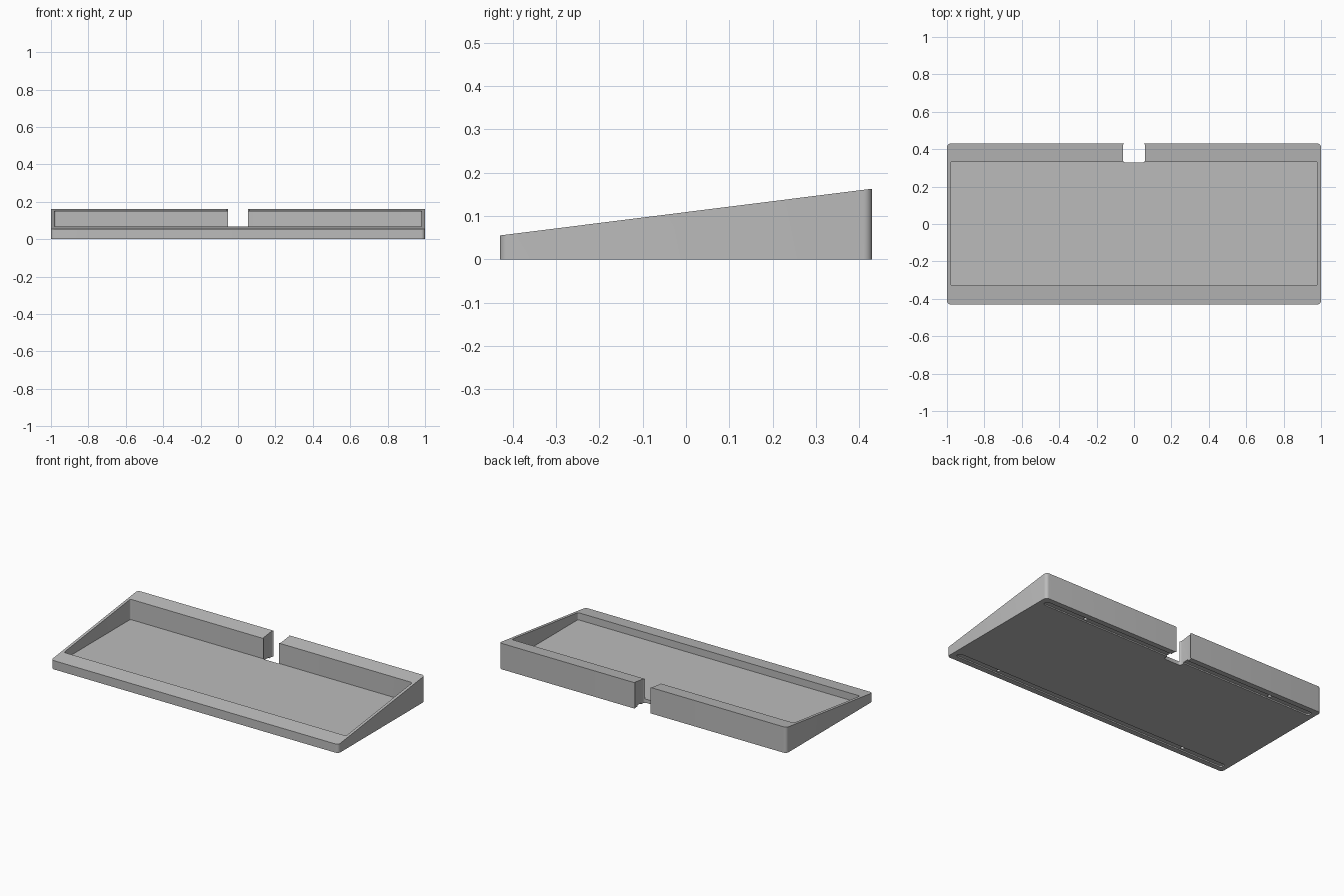
import bpy
import bmesh
from math import cos, sin, pi

old = bpy.data.objects.get("Cube")
if old:
    bpy.data.objects.remove(old, do_unlink=True)

grey = bpy.data.materials.new("plain_grey")
grey.use_nodes = True
grey.diffuse_color = (0.5, 0.5, 0.5, 1)
grey.node_tree.nodes["Principled BSDF"].inputs["Base Color"].default_value = (0.5, 0.5, 0.5, 1)


def rounded_prism(name, x, y, radius, bottom, top, steps=6):
    """Upright prism with rounded corners; top is a function of y."""
    bm = bmesh.new()
    outline = []
    for corner in range(4):
        cx = x[1] - radius if corner in (0, 3) else x[0] + radius
        cy = y[1] - radius if corner < 2 else y[0] + radius
        for i in range(steps + 1):
            a = (corner + i / steps) * pi / 2
            outline.append((cx + radius * cos(a), cy + radius * sin(a)))
    low = [bm.verts.new((px, py, bottom)) for px, py in outline]
    high = [bm.verts.new((px, py, top(py))) for px, py in outline]
    bm.faces.new(low[::-1])
    bm.faces.new(high)
    n = len(outline)
    for i in range(n):
        j = (i + 1) % n
        bm.faces.new((low[i], low[j], high[j], high[i]))
    bmesh.ops.remove_doubles(bm, verts=bm.verts, dist=1e-6)
    bmesh.ops.recalc_face_normals(bm, faces=bm.faces)
    mesh = bpy.data.meshes.new(name)
    bm.to_mesh(mesh)
    bm.free()
    mesh.materials.append(grey)
    obj = bpy.data.objects.new(name, mesh)
    bpy.context.collection.objects.link(obj)
    return obj


def carve(body, cutter):
    cutter.hide_render = True
    mod = body.modifiers.new(cutter.name, "BOOLEAN")
    mod.operation = "DIFFERENCE"
    mod.solver = "EXACT"
    mod.object = cutter
    bpy.context.view_layer.objects.active = body
    bpy.ops.object.modifier_apply(modifier=mod.name)
    bpy.data.objects.remove(cutter, do_unlink=True)


# Wedge-shaped tray, low at the front
tray = rounded_prism("wedge_tray", (-1, 1), (-0.43, 0.43), 0.02, 0,
                     lambda y: 0.109 + 0.1256 * y)

# Flat-floored pocket
carve(tray, rounded_prism("pocket_cutter", (-0.982, 0.982), (-0.328, 0.332), 0.01,
                          0.023, lambda y: 0.3))

# Shallow foot strips with small round recesses underneath
for side in (-1, 1):
    y = side * 0.378
    carve(tray, rounded_prism("strip_cutter", (-0.967, 0.967), (y - 0.018, y + 0.018),
                              0.017, -0.05, lambda _: 0.008))
    for x in (-0.67, 0.67):
        carve(tray, rounded_prism("recess_cutter", (x - 0.011, x + 0.011),
                                  (y - 0.011, y + 0.011), 0.011, -0.05, lambda _: 0.02))

# Cable notch through the back wall
carve(tray, rounded_prism("notch_cutter", (-0.06, 0.06), (0.329, 0.432), 0.015,
                          -0.1, lambda y: 0.3))

# Smooth rounded corners, crisp edges
bpy.ops.object.select_all(action="DESELECT")
tray.select_set(True)
bpy.context.view_layer.objects.active = tray
bpy.ops.object.shade_smooth_by_angle(angle=pi / 6)
